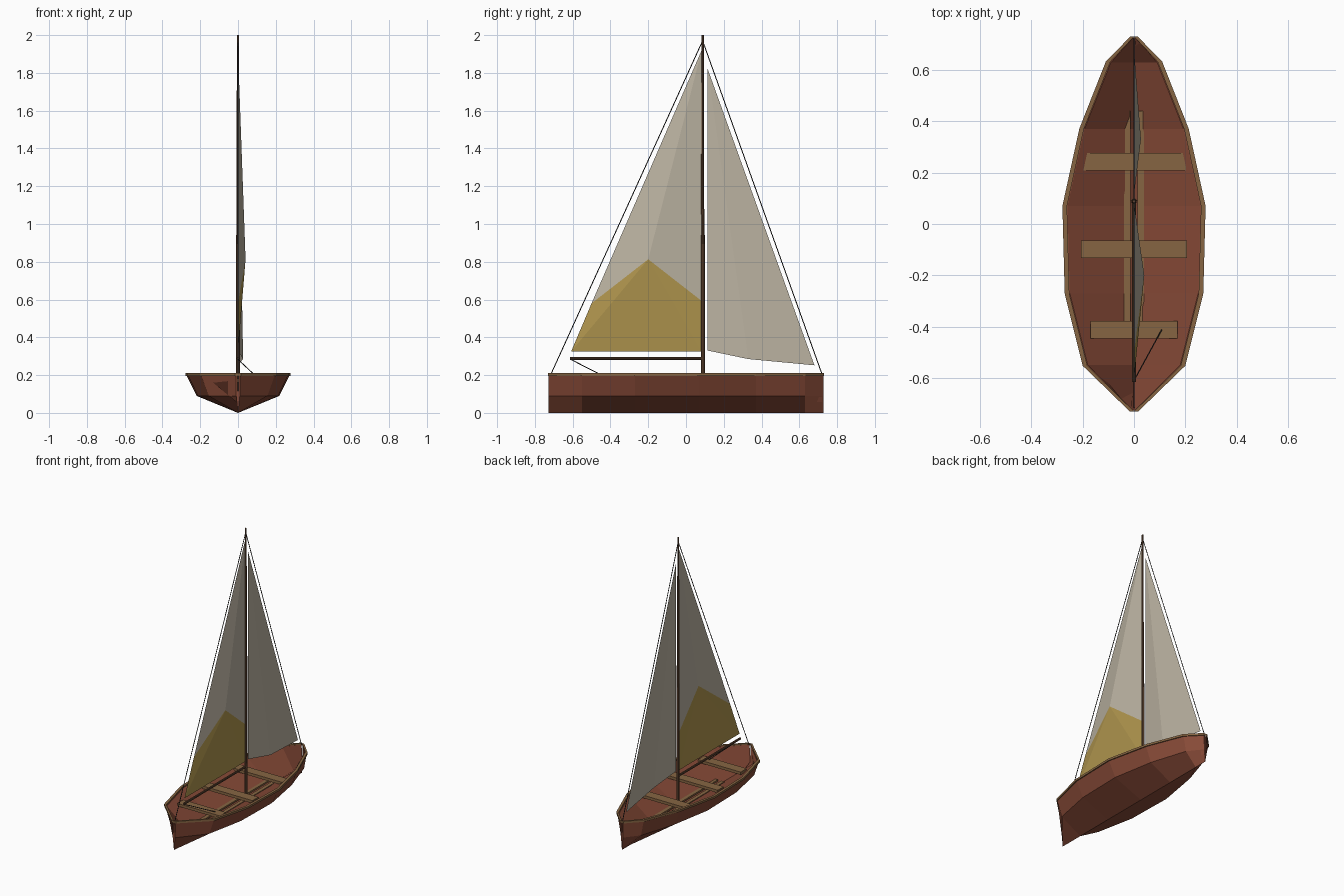
import bpy, bmesh
from mathutils import Vector

if "Cube" in bpy.data.objects:
    bpy.data.objects.remove(bpy.data.objects["Cube"])


def material(name, rgb):
    m = bpy.data.materials.new(name)
    m.diffuse_color = (*rgb, 1)
    m.use_nodes = True
    m.node_tree.nodes["Principled BSDF"].inputs["Base Color"].default_value = m.diffuse_color
    return m


RED = material("red_paint", (0.24, 0.068, 0.038))
WOOD = material("wood", (0.24, 0.13, 0.055))
DARK = material("dark_wood", (0.12, 0.06, 0.032))
ROPE = material("rope", (0.02, 0.02, 0.02))
CLOTH = material("sailcloth", (0.50, 0.45, 0.36))
YELLOW = material("yellow_cloth", (0.43, 0.30, 0.075))


def mesh_object(name, verts, faces, mat, fix=True):
    me = bpy.data.meshes.new(name)
    me.from_pydata(verts, [], faces)
    if fix:
        bm = bmesh.new()
        bm.from_mesh(me)
        bmesh.ops.recalc_face_normals(bm, faces=bm.faces)
        bm.to_mesh(me)
        bm.free()
    me.materials.append(mat)
    ob = bpy.data.objects.new(name, me)
    bpy.context.collection.objects.link(ob)
    return ob


def loft(name, sections, mat):
    """Skin closed cross-sections of equal size and cap both ends."""
    n = len(sections[0])
    verts = [p for s in sections for p in s]
    faces = [(i * n + j, i * n + (j + 1) % n, (i + 1) * n + (j + 1) % n, (i + 1) * n + j)
             for i in range(len(sections) - 1) for j in range(n)]
    faces += [tuple(range(n)), tuple(range(len(verts) - n, len(verts)))]
    return mesh_object(name, verts, faces, mat)


def box(name, centre, size, mat):
    bpy.ops.mesh.primitive_cube_add(size=1, location=centre)
    ob = bpy.context.object
    ob.name = name
    ob.scale = size
    ob.data.materials.append(mat)
    return ob


def rod(name, a, b, r1, r2, mat, sides=6):
    a, b = Vector(a), Vector(b)
    bpy.ops.mesh.primitive_cone_add(vertices=sides, radius1=r1, radius2=r2,
                                    depth=(b - a).length, location=(a + b) / 2)
    ob = bpy.context.object
    ob.name = name
    ob.rotation_euler = (b - a).to_track_quat('Z', 'Y').to_euler()
    ob.data.materials.append(mat)
    return ob


# Hull: outer hard-chine shell with an inner V floor, stations are (y, half width)
stations = [(-0.727, 0.012), (-0.55, 0.195), (-0.27, 0.265), (0.07, 0.274),
            (0.37, 0.208), (0.63, 0.105), (0.727, 0.010)]
hull = []
for y, w in stations:
    wi = max(w - 0.015, 0.003)
    half = [(w, 0.2), (0.8 * w, 0.09)]
    profile = ([(-x, z) for x, z in half] + [(0, 0)] + half[::-1]
               + [(wi, 0.2), (0, 0.05), (-wi, 0.2)])
    hull.append([(x, y, z) for x, z in profile])
loft("hull", hull, RED)

# Gunwale rails on both sides
for side, label in ((-1, "left"), (1, "right")):
    rail = []
    for y, w in stations:
        y *= 1.004
        a, b = w + 0.005, max(w - 0.013, 0)
        rail.append([(side * x, y, z) for x, z in ((a, 0.195), (a, 0.21), (b, 0.21), (b, 0.195))])
    loft(label + "_gunwale", rail, WOOD)

# Seats and floor planks
for name, y, half in (("bow_seat", 0.243, 0.203), ("middle_seat", -0.098, 0.207),
                      ("stern_seat", -0.412, 0.17)):
    box(name, (0, y, 0.172), (2 * half, 0.068, 0.02), WOOD)
for side in (-1, 1):
    box("floor_plank", (side * 0.026, 0.03, 0.072), (0.026, 0.82, 0.012), WOOD)

# Mast and boom
rod("lower_mast", (0, 0.09, 0.04), (0, 0.09, 1.08), 0.011, 0.009, DARK, 8)
rod("upper_mast", (0, 0.088, 1.05), (0, 0.088, 2.0), 0.008, 0.006, DARK, 8)
rod("boom", (0, -0.615, 0.288), (0, 0.09, 0.288), 0.008, 0.008, DARK, 8)

# Rigging
top = (0, 0.088, 1.97)
rod("forestay", (0, 0.72, 0.205), top, 0.0025, 0.0025, ROPE)
rod("backstay", (0, -0.715, 0.205), top, 0.0025, 0.0025, ROPE)
rod("mainsheet", (0, -0.61, 0.283), (0.108, -0.412, 0.182), 0.0025, 0.0025, ROPE)

# Mainsail: bulged panel with a yellow lower part
head, belly = (0, 0.083, 1.92), (0.04, -0.2, 0.813)
luff, leech = (0, 0.08, 0.595), (0, -0.5, 0.58)
tack, clew = (0, 0.08, 0.325), (0, -0.608, 0.325)
mesh_object("mainsail_top", [head, luff, belly, leech], [(0, 2, 1), (0, 3, 2)], CLOTH)
mesh_object("mainsail_bottom", [belly, leech, clew, tack, luff],
            [(0, 1, 2), (0, 2, 3), (0, 3, 4)], YELLOW)

# Jib: two facets folded along the middle
mesh_object("jib", [(0, 0.115, 1.82), (0, 0.115, 0.33), (0.027, 0.33, 0.285), (0, 0.68, 0.252)],
            [(0, 1, 2), (0, 2, 3)], CLOTH)
